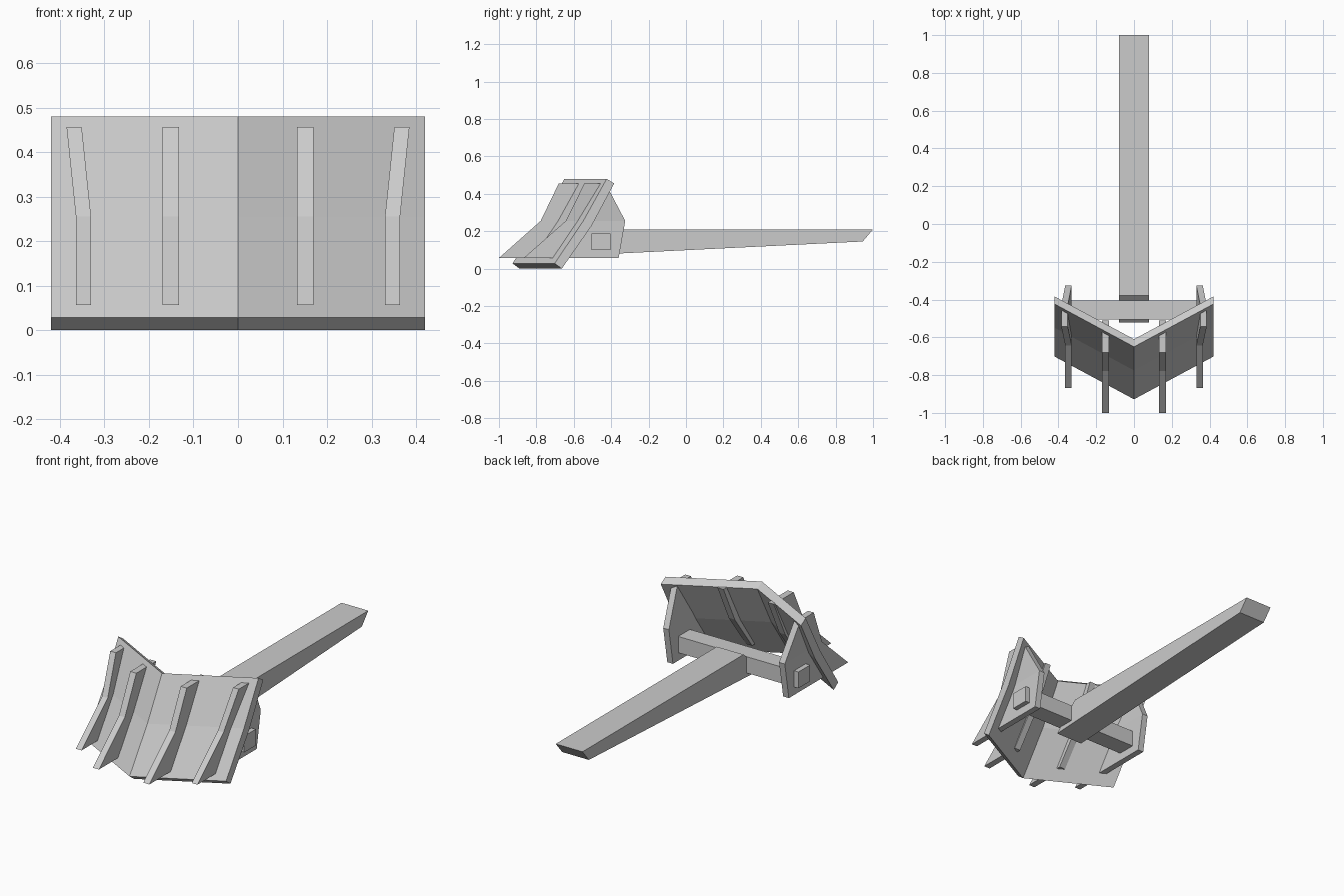
import bpy

cube = bpy.data.objects.get("Cube")
if cube:
    bpy.data.objects.remove(cube, do_unlink=True)

steel = bpy.data.materials.new("plain_grey")
steel.use_nodes = True
GREY = (0.6, 0.6, 0.6, 1)
steel.diffuse_color = GREY
steel.node_tree.nodes["Principled BSDF"].inputs["Base Color"].default_value = GREY


def loft(name, rings):
    """Solid through a row of matching closed cross-sections, capped at both ends."""
    n = len(rings[0])
    verts = [p for ring in rings for p in ring]
    faces = []
    for r in range(len(rings) - 1):
        for i in range(n):
            a, b = r * n + i, r * n + (i + 1) % n
            faces.append((a, b, b + n, a + n))
    # caps split into quads, pairing each front point with its back point
    last = (len(rings) - 1) * n
    for i in range(n // 2 - 1):
        quad = (i, i + 1, n - 2 - i, n - 1 - i)
        faces.append(quad[::-1])
        faces.append(tuple(last + k for k in quad))
    mesh = bpy.data.meshes.new(name)
    mesh.from_pydata(verts, [], faces)
    mesh.materials.append(steel)
    obj = bpy.data.objects.new(name, mesh)
    bpy.context.collection.objects.link(obj)
    # consistent outward normals
    bpy.context.view_layer.objects.active = obj
    obj.select_set(True)
    bpy.ops.object.mode_set(mode='EDIT')
    bpy.ops.mesh.select_all(action='SELECT')
    bpy.ops.mesh.normals_make_consistent(inside=False)
    bpy.ops.object.mode_set(mode='OBJECT')
    obj.select_set(False)
    return obj


def section(x, profile, dy=0, lean=None):
    """Place a (y, z) profile at x; lean maps height to a sideways shift."""
    return [(x + (lean(z) if lean else 0), y + dy, z) for y, z in profile]


# V-shaped folded blade
SWEEP = 0.226
blade = [(-.928, .028), (-.775, .255), (-.65, .48),
         (-.61, .455), (-.73, .23), (-.89, 0)]
loft("blade", [section(x, blade, SWEEP * abs(x) / .42) for x in (-.42, 0, .42)])

# Ribs through the blade: slim inner pair, deep outer pair leaning out above the fold
LOW, FOLD, TOP = .057, .255, .456
inner = [(-1, LOW), (-.777, FOLD), (-.68, TOP), (-.51, TOP), (-.607, FOLD), (-.755, LOW)]
outer = [(-.867, LOW), (-.643, FOLD), (-.543, TOP), (-.43, TOP), (-.325, FOLD), (-.36, LOW)]


def lean_out(z):
    return .021 * max(0, z - FOLD) / (TOP - FOLD)


for side, s in (("left", 1), ("right", -1)):
    loft(f"inner_rib_{side}", [section(s * x, inner) for x in (.133, .169)])
    loft(f"outer_rib_{side}",
         [section(s * x, outer, 0, lambda z: s * lean_out(z)) for x in (.33, .364)])

# Cross beam joining the outer ribs
beam = [(-.505, .1), (-.505, .188), (-.405, .188), (-.405, .1)]
loft("cross_beam", [section(x, beam) for x in (-.39, .39)])

# Long tapered draw arm
arm = [(-.521, .073), (-.378, .21), (1, .21), (.945, .145)]
loft("draw_arm", [section(x, arm) for x in (-.08, .08)])
